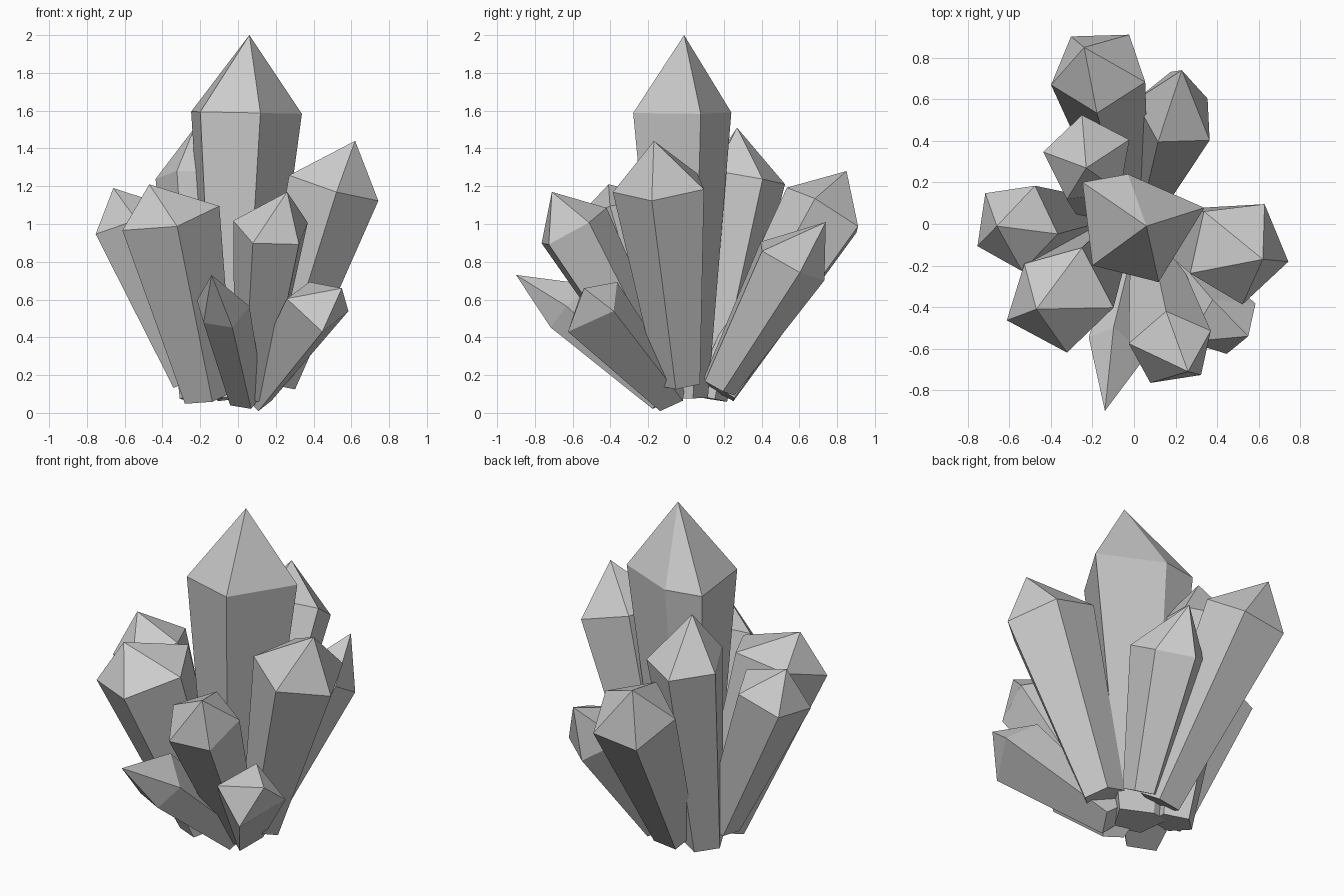
import bpy, bmesh
from math import cos, sin, radians
from mathutils import Vector

if "Cube" in bpy.data.objects:
    bpy.data.objects.remove(bpy.data.objects["Cube"])


def crystal(name, base, base_r, shoulder, shoulder_r, tip, angles, scales=(1,) * 6):
    """Tapered prism along base->shoulder with an off-centre pointed tip."""
    base, shoulder = Vector(base), Vector(shoulder)
    d = (shoulder - base).normalized()
    u = (Vector((1, 0, 0)) - d * d.x).normalized()
    v = d.cross(u)
    bm = bmesh.new()

    def ring(c, r):
        return [bm.verts.new(c + r * s * (cos(radians(a)) * u + sin(radians(a)) * v))
                for a, s in zip(angles, scales)]

    low, high = ring(base, base_r), ring(shoulder, shoulder_r)
    top = bm.verts.new(tip)
    bm.faces.new(low[::-1])
    n = len(angles)
    for i in range(n):
        j = (i + 1) % n
        bm.faces.new((low[i], low[j], high[j], high[i]))
        bm.faces.new((high[i], high[j], top))
    mesh = bpy.data.meshes.new(name)
    bm.to_mesh(mesh)
    bm.free()
    obj = bpy.data.objects.new(name, mesh)
    bpy.context.collection.objects.link(obj)
    return obj


def even(phase, n=5):
    return [phase + 360 * i / n for i in range(n)]


# Tall central crystal, irregular pentagon
crystal("central_crystal", (-0.03, 0, 0.08), 0.15, (0, 0, 1.59), 0.31,
        (0.06, -0.01, 2.0), (-67, 13, 97, 141, 225), (0.98, 1.12, 0.78, 1.03, 0.91))

# Leaning crystals around it
crystal("right_crystal", (0.19, -0.03, 0.16), 0.12, (0.50, -0.13, 1.20), 0.26,
        (0.62, -0.17, 1.44), even(-13))
crystal("front_left_crystal", (-0.16, -0.09, 0.09), 0.14, (-0.37, -0.35, 1.05), 0.28,
        (-0.47, -0.41, 1.21), even(-8), (1, 1, 0.8, 1, 1))
crystal("left_crystal", (-0.25, 0.03, 0.17), 0.11, (-0.57, -0.01, 1.02), 0.22,
        (-0.66, -0.01, 1.19), even(-9))
crystal("back_left_crystal", (-0.19, 0.10, 0.08), 0.12, (-0.22, 0.31, 1.25), 0.22,
        (-0.23, 0.27, 1.51), even(26))
crystal("back_crystal", (-0.04, 0.17, 0.12), 0.12, (-0.17, 0.74, 1.07), 0.24,
        (-0.24, 0.85, 1.28), even(-20))
crystal("back_right_crystal", (0.09, 0.17, 0.14), 0.10, (0.21, 0.55, 0.80), 0.21,
        (0.23, 0.74, 1.01), even(-45), (1.05, 0.78, 1, 1, 1))
crystal("front_crystal", (0.08, -0.10, 0.10), 0.10, (0.18, -0.60, 0.98), 0.21,
        (0.26, -0.71, 1.17), even(25))

# Short low crystals at the front
crystal("front_spike", (0.04, -0.10, 0.10), 0.12, (-0.07, -0.61, 0.56), 0.165,
        (-0.14, -0.90, 0.73), (100, 155, 220, 285, 355), (1, 1, 0.9, 0.95, 0.8))
crystal("small_front_right_crystal", (0.10, -0.06, 0.08), 0.10, (0.43, -0.47, 0.57), 0.20,
        (0.55, -0.54, 0.66), (15, 110, 195, 275), (0.9, 0.85, 1, 1.05))
